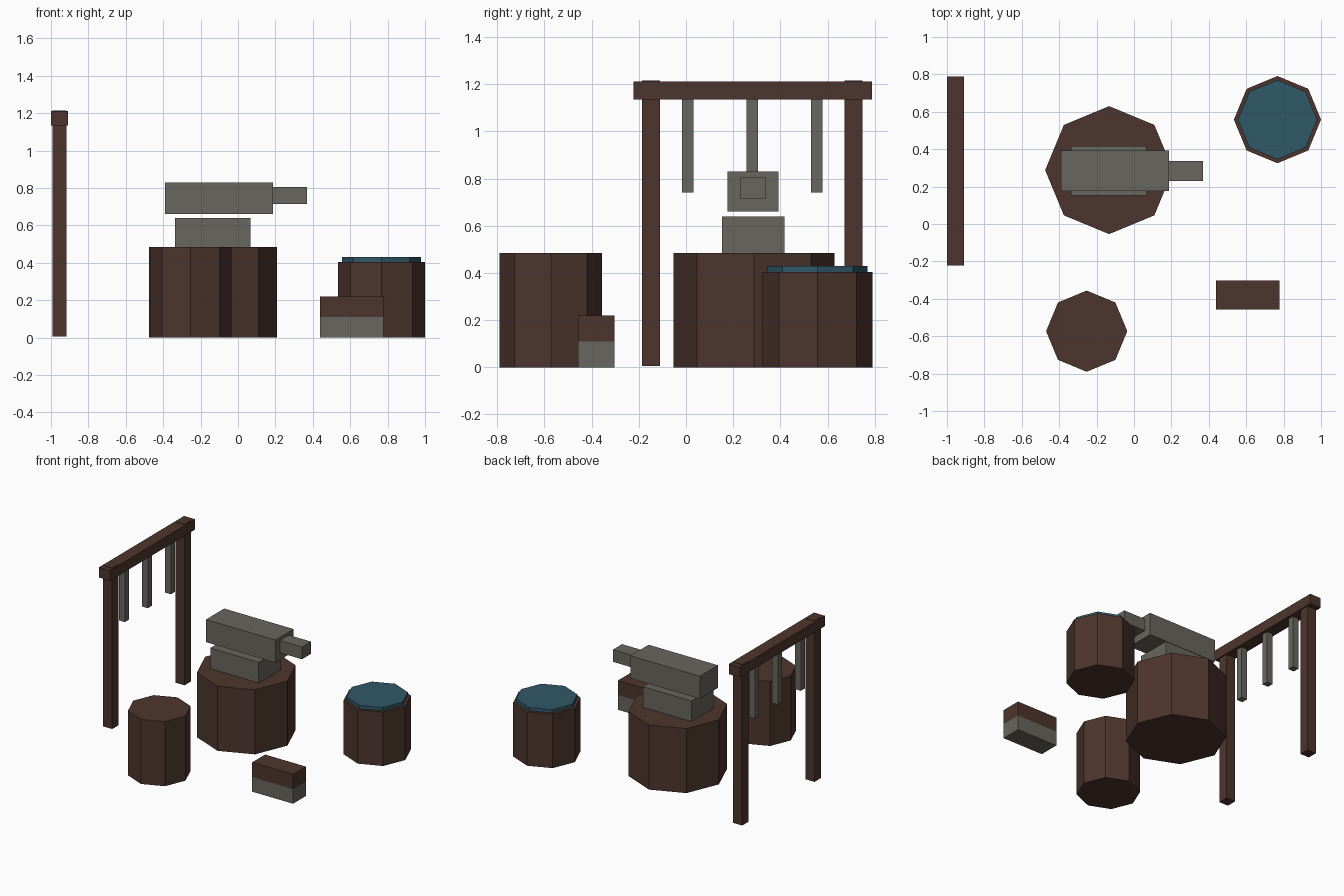
import bpy, bmesh
from mathutils import Matrix

if "Cube" in bpy.data.objects:
    bpy.data.objects.remove(bpy.data.objects["Cube"])


def material(name, rgb):
    m = bpy.data.materials.new(name)
    m.diffuse_color = (*rgb, 1)
    m.use_nodes = True
    m.node_tree.nodes["Principled BSDF"].inputs["Base Color"].default_value = m.diffuse_color
    return m


WOOD = material("dark wood", (0.075, 0.036, 0.026))
IRON = material("grey iron", (0.138, 0.133, 0.112))
WATER = material("blue water", (0.030, 0.098, 0.138))


def finish(name, bm, mat):
    mesh = bpy.data.meshes.new(name)
    bmesh.ops.recalc_face_normals(bm, faces=bm.faces)
    bm.to_mesh(mesh)
    bm.free()
    mesh.materials.append(mat)
    ob = bpy.data.objects.new(name, mesh)
    bpy.context.collection.objects.link(ob)
    return ob


def box(name, x, y, z, mat):
    """Box spanning the (low, high) pairs x, y and z."""
    bm = bmesh.new()
    mid = [(a + b) / 2 for a, b in (x, y, z)]
    size = [b - a for a, b in (x, y, z)]
    bmesh.ops.create_cube(bm, size=1, matrix=Matrix.Translation(mid) @ Matrix.Diagonal((*size, 1)))
    return finish(name, bm, mat)


def octagon(name, x, y, r, z0, z1, mat):
    """Eight-sided upright prism with corners on the axes."""
    bm = bmesh.new()
    bmesh.ops.create_cone(bm, cap_ends=True, segments=8, radius1=r, radius2=r, depth=z1 - z0,
                          matrix=Matrix.Translation((x, y, (z0 + z1) / 2)))
    return finish(name, bm, mat)


# Stumps
octagon("anvil_stump", -0.133, 0.288, 0.342, 0, 0.485, WOOD)
octagon("seat_stump", -0.253, -0.573, 0.217, 0, 0.485, WOOD)

# Anvil: foot, body floating just above it, and horn
box("anvil_foot", (-0.337, 0.066), (0.152, 0.418), (0.485, 0.64), IRON)
box("anvil_body", (-0.39, 0.187), (0.177, 0.393), (0.66, 0.83), IRON)
box("anvil_horn", (0.187, 0.37), (0.231, 0.338), (0.714, 0.806), IRON)

# Quench barrel with water
octagon("quench_barrel", 0.767, 0.558, 0.233, 0, 0.405, WOOD)
octagon("barrel_water", 0.767, 0.558, 0.212, 0.405, 0.43, WATER)

# Hammer block: iron below, wood above
box("block_base", (0.438, 0.778), (-0.457, -0.303), (0, 0.11), IRON)
box("block_top", (0.438, 0.778), (-0.457, -0.303), (0.11, 0.22), WOOD)

# Tool rack: posts, beam, hanging tools
RX = -0.954
for i, y in enumerate((-0.148, 0.711)):
    box(f"rack_post_{i + 1}", (RX - 0.038, RX + 0.038), (y - 0.038, y + 0.038), (0.005, 1.215), WOOD)
box("rack_beam", (RX - 0.046, RX + 0.046), (-0.223, 0.788), (1.135, 1.212), WOOD)
for i, y in enumerate((0.008, 0.281, 0.555)):
    box(f"hanging_tool_{i + 1}", (RX - 0.024, RX + 0.024), (y - 0.024, y + 0.024), (0.74, 1.135), IRON)
